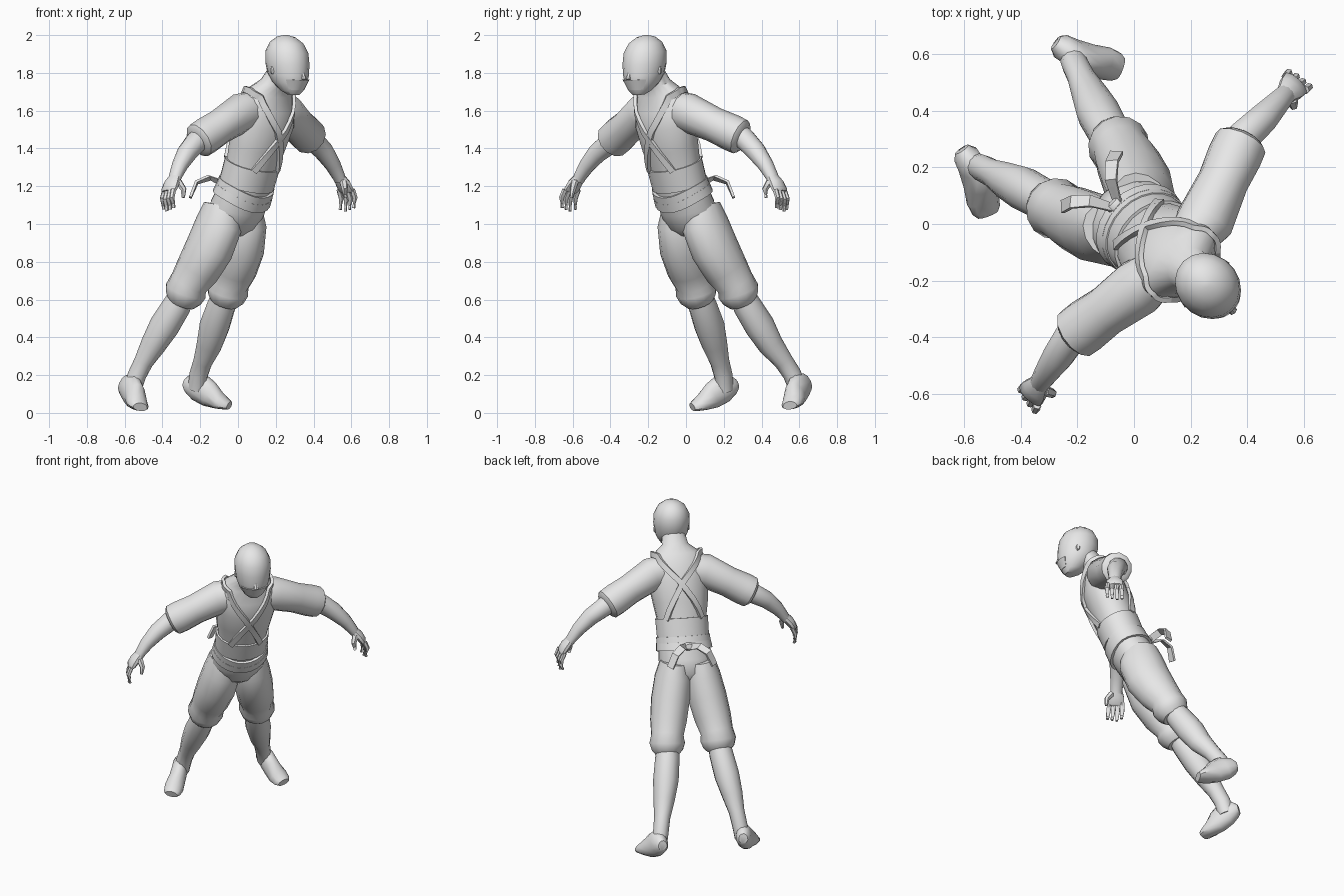
import bpy, bmesh, math
from mathutils import Vector as V, Matrix

if "Cube" in bpy.data.objects:
    bpy.data.objects.remove(bpy.data.objects["Cube"])

grey = bpy.data.materials.new("plain_grey")
grey.diffuse_color = (0.8, 0.8, 0.8, 1)
grey.use_nodes = True
grey.node_tree.nodes["Principled BSDF"].inputs["Base Color"].default_value = (0.8, 0.8, 0.8, 1)
TURN = Matrix.Rotation(math.pi / 4, 4, "Z")  # the figure faces between the axes


def skin(name, rings, loop=False, angle=42):
    """Join matching rings of points into one surface."""
    bm = bmesh.new()
    rows = [[bm.verts.new(p) for p in ring] for ring in rings]
    n = len(rows[0])
    pairs = list(zip(rows, rows[1:]))
    if loop:
        pairs.append((rows[-1], rows[0]))
    else:
        bm.faces.new(rows[0])
        bm.faces.new(rows[-1])
    for r, q in pairs:
        for i in range(n):
            j = (i + 1) % n
            bm.faces.new((r[i], r[j], q[j], q[i]))
    bmesh.ops.recalc_face_normals(bm, faces=bm.faces)
    bm.transform(TURN)
    me = bpy.data.meshes.new(name)
    bm.to_mesh(me)
    bm.free()
    me.materials.append(grey)
    ob = bpy.data.objects.new(name, me)
    bpy.context.collection.objects.link(ob)
    bpy.ops.object.select_all(action="DESELECT")
    ob.select_set(True)
    bpy.context.view_layer.objects.active = ob
    bpy.ops.object.shade_smooth_by_angle(angle=math.radians(angle))
    return ob


def tube(name, stations, ref=(0, 1, 0), n=12, flat=1.0):
    """Limb through (centre, radius along ref, other radius)."""
    pts = [V(s[0]) for s in stations]
    rings = []
    for i, (c, a, b) in enumerate(stations):
        t = (pts[min(i + 1, len(pts) - 1)] - pts[max(i - 1, 0)]).normalized()
        side = V(ref) - t * t.dot(V(ref))
        side.normalize()
        up = t.cross(side)
        if up.z < 0:
            up = -up
        ring = []
        for k in range(n):
            w = math.tau * (k + 0.5) / n
            h = math.sin(w)
            ring.append(pts[i] + side * a * math.cos(w) + up * b * (h if h > 0 else h * flat))
        rings.append(ring)
    return skin(name, rings)


def surf(body, s, th, off=0.0):
    """Point on a body of stacked ellipses; th = 0 is the front."""
    rows, lean = body
    i = min(int(s), len(rows) - 2)
    x, y, z, a, b = V(rows[i]).lerp(V(rows[i + 1]), s - i)
    fwd = V((0, -math.cos(lean), -math.sin(lean)))
    return V((x, y, z)) + V((1, 0, 0)) * (a + off) * math.sin(th) + fwd * (b + off) * math.cos(th)


def body_mesh(name, body, n=18):
    skin(name, [[surf(body, s, math.tau * k / n) for k in range(n)] for s in range(len(body[0]))])


def band(name, body, low, high, off, dip=0.0, n=24):
    rings = []
    for k in range(n):
        th = math.tau * k / n
        d = dip * max(0, math.cos(th)) ** 2
        rings.append([surf(body, s - d, th, o) for s, o in
                      ((low, -0.01), (low, off), (high, off), (high, -0.01))])
    skin(name, rings, loop=True, angle=30)


def ribbon(name, pts, normals, width, thick):
    rings = []
    for i, p in enumerate(pts):
        t = pts[min(i + 1, len(pts) - 1)] - pts[max(i - 1, 0)]
        w = normals[i].cross(t).normalized() * width / 2
        o = normals[i] * thick
        rings.append([p - w - o, p + w - o, p + w + o, p - w + o])
    skin(name, rings, angle=30)


# Torso and head as stacked ellipses: x, y, z, half width, half depth
torso = ([(0, .055, .965, .09, .08), (0, .042, 1.01, .15, .12), (.004, .005, 1.09, .164, .132),
          (.008, -.052, 1.2, .15, .124), (.01, -.09, 1.3, .148, .124), (.012, -.132, 1.42, .17, .133),
          (.02, -.175, 1.54, .185, .138), (.02, -.2, 1.63, .178, .117), (.02, -.217, 1.7, .146, .085),
          (.025, -.245, 1.747, .08, .068), (.03, -.295, 1.81, .07, .068)], math.radians(22))
head = ([(.03, -.385, 1.685, .035, .03), (.03, -.372, 1.705, .06, .06), (.03, -.356, 1.75, .088, .1),
         (.03, -.346, 1.79, .102, .116), (.03, -.34, 1.85, .11, .124), (.03, -.336, 1.91, .108, .12),
         (.03, -.334, 1.96, .084, .094), (.03, -.332, 1.99, .047, .052), (.03, -.332, 2.0, .01, .01)],
        math.radians(4))
body_mesh("torso", torso)
body_mesh("head", head)

# Sash and belt
band("waist_sash", torso, 3.1, 4.2, .01)
band("upper_belt", torso, 2.85, 3.2, .015, .3)
band("lower_belt", torso, 2.5, 2.88, .016, .3)

# Lower face mask and nose
skin("face_mask", [[surf(head, s, (k - 5) * .2, o) for s, o in
                    ((1.2, -.01), (1.2, .002), (2.5, .007), (2.5, -.01))] for k in range(11)], angle=30)
tube("nose", [((.03, -.455, 1.80), .008, .008), ((.03, -.466, 1.768), .016, .01),
              ((.03, -.455, 1.757), .012, .008)], (1, 0, 0), 6)

# Arms and feet differ slightly from side to side: cuff, wrist, fingertip, foot shift
sides = {"left": (1, (.474, -.062, 1.46), (.70, -.055, 1.25), (.79, -.05, 1.08), (.01, .048, .008)),
         "right": (-1, (-.424, -.127, 1.44), (-.632, -.162, 1.25), (-.73, -.183, 1.065), (.004, .016, 0))}
for side, (m, cuff, wrist, tip, shift) in sides.items():
    # Crossed strap over the shoulder, front and back
    keys = [(4.15, -.6), (7.9, .9), (8.1, 1.57), (7.9, 2.2), (4.15, 3.9)]
    path = []
    for (s0, t0), (s1, t1) in zip(keys, keys[1:]):
        path += [(s0 + (s1 - s0) * k / 8, m * (t0 + (t1 - t0) * k / 8)) for k in range(8)]
    path.append((keys[-1][0], m * keys[-1][1]))
    ribbon(side + "_strap", [surf(torso, s, t, .008) for s, t in path],
           [(surf(torso, s, t, .1) - surf(torso, s, t)).normalized() for s, t in path], .034, .009)

    # Sleeve with a full cuff
    shoulder, cuff, wrist, tip, shift = V((.02 + m * .165, -.17, 1.59)), V(cuff), V(wrist), V(tip), V(shift)
    root = V((.02 + m * .08, -.178, 1.6))
    along = (cuff - shoulder).normalized()
    tube(side + "_sleeve", [(root, .085, .105), (shoulder, .104, .104),
                            (shoulder.lerp(cuff, .5), .09, .093), (shoulder.lerp(cuff, .82), .097, .098),
                            (cuff - along * .005, .095, .096), (cuff + along * .012, .075, .075)])
    # Forearm
    tube(side + "_forearm", [(cuff - along * .06, .06, .06), (cuff + along * .02, .06, .06),
                             (cuff.lerp(wrist, .4) + V((m * .015, 0, .012)), .055, .053),
                             (cuff.lerp(wrist, .75) + V((m * .01, 0, .01)), .044, .041),
                             (wrist, .037, .031), (wrist.lerp(tip, .12), .036, .027)])
    # Palm, curled fingers and thumb
    d = (tip - wrist).normalized()
    out = V((m, 0, .45)).normalized()
    knuckle = wrist + d * .085 + out * .016
    tube(side + "_palm", [(wrist, .034, .026), (wrist + d * .045 + out * .012, .05, .029),
                          (knuckle, .053, .024), (knuckle + d * .012, .048, .017)], n=10)
    for k in range(4):
        f = k - 1.5
        a = knuckle + V((-m * f * .006, f * .027, 0))
        long = .056 - .005 * abs(f - .5)
        b = a + d * long + V((0, f * .002, 0)) - out * .004
        c = b + d * long - out * .034
        tube(f"{side}_finger_{k + 1}", [(a, .015, .015), (b, .014, .014), (c, .009, .009)], n=6)
    a = wrist + d * .03 + V((-m * .005, -.028, 0))
    b = a + d * .045 + V((-m * .035, -.022, 0))
    tube(side + "_thumb", [(a, .022, .02), (b, .016, .016),
                           (b + d * .05 + V((-m * .016, 0, 0)), .009, .009)], (1, 0, 0), 6)

    # Trouser leg gathered below the knee
    tube(side + "_trouser_leg", [((m * .078, .04, 1.1), .108, .088), ((m * .089, .053, 1.0), .137, .112),
                                 ((m * .114, .1, .87), .138, .118), ((m * .137, .164, .76), .124, .112),
                                 ((m * .152, .214, .69), .106, .1), ((m * .157, .234, .645), .112, .11),
                                 ((m * .158, .25, .605), .098, .096), ((m * .159, .262, .58), .074, .072)], n=14)
    # Calf and ankle, slim wrapped in cloth
    tube(side + "_lower_leg", [((m * .155, .25, .64), .066, .066), ((m * .166, .29, .57), .077, .074),
                               ((m * .188, .364, .46), .083, .077), ((m * .21, .425, .36), .07, .065),
                               (V((m * .229, .472, .27)) + shift * .5, .053, .049),
                               (V((m * .242, .505, .2)) + shift * .8, .051, .047),
                               (V((m * .255, .525, .12)) + shift, .05, .046)])
    # Foot, heel raised and toe turned out
    foot = [((.248, .602, .145), .028, .035), ((.252, .578, .14), .046, .066),
            ((.266, .53, .12), .05, .094), ((.292, .475, .082), .053, .084),
            ((.32, .425, .05), .06, .052), ((.338, .39, .034), .053, .034), ((.346, .374, .028), .04, .026)]
    tube(side + "_foot", [(V((m * x, y, z)) + shift, a, b) for (x, y, z), a, b in foot], (1, 0, 0), 12, .72)

    # Belt tail curving away from the knot, and ear
    tail = [V((m * .01, .09, 1.21)), V((m * .05, .165, 1.245)), V((m * .1, .21, 1.22)), V((m * .135, .222, 1.14))]
    ribbon(side + "_belt_tail", tail, [V((m * c, .7, .5)).normalized() for c in (0, .2, .4, .6)], .045, .007)
    tube(side + "_ear", [((.03 + m * .098, -.33, 1.815), .014, .024), ((.03 + m * .11, -.327, 1.815), .009, .017)],
         n=8)

tube("belt_knot", [((0, .055, 1.2), .04, .03), ((0, .095, 1.215), .034, .026), ((0, .11, 1.22), .022, .016)],
     (1, 0, 0), 8)
